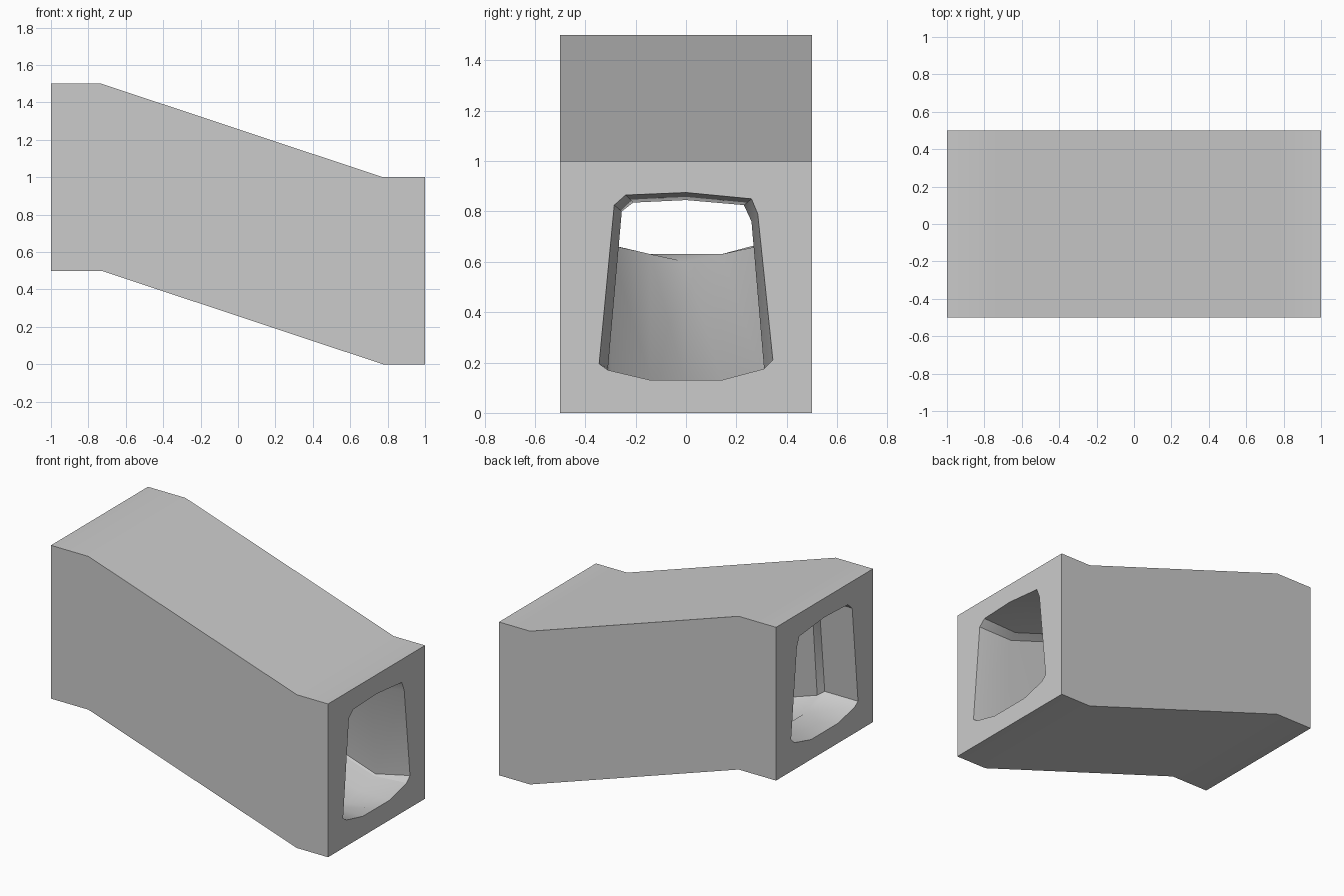
import bpy, bmesh, math

if "Cube" in bpy.data.objects:
    bpy.data.objects.remove(bpy.data.objects["Cube"])

# Cross-sections (y, z) measured from the underside of the block
BLOCK = [(-0.5, 0), (0.5, 0), (0.5, 1), (-0.5, 1)]
MOUTH = [(0, 0.13), (0.14, 0.13), (0.31, 0.175), (0.345, 0.21), (0.285, 0.79),
         (0.26, 0.85), (0, 0.875), (-0.24, 0.865), (-0.285, 0.825),
         (-0.345, 0.195), (-0.31, 0.17), (-0.14, 0.13)]
BORE = [(0, 0.10), (0.14, 0.13), (0.30, 0.165), (0.31, 0.175), (0.26, 0.76),
        (0.23, 0.825), (0, 0.845), (-0.21, 0.835), (-0.255, 0.80),
        (-0.31, 0.175), (-0.30, 0.165), (-0.14, 0.13)]


def loft(bm, sections):
    """Skin a list of (x, z offset, profile) rings; return the two end rings."""
    rings = [[bm.verts.new((x, y, z + dz)) for y, z in prof]
             for x, dz, prof in sections]
    for a, b in zip(rings, rings[1:]):
        n = len(a)
        for i in range(n):
            j = (i + 1) % n
            bm.faces.new((a[i], a[j], b[j], b[i]))
    return rings[0], rings[-1]


def ring_edges(bm, ring):
    return [bm.edges.get((ring[i - 1], ring[i])) for i in range(len(ring))]


bm = bmesh.new()
# Outer block: level end, sloped middle, level end
outer = loft(bm, [(-1, 0.5, BLOCK), (-0.73, 0.5, BLOCK),
                  (0.775, 0, BLOCK), (1, 0, BLOCK)])
# Inner passage with a small step behind the upper mouth
inner = loft(bm, [(-1, 0.5, MOUTH), (-0.76, 0.5, MOUTH), (-0.73, 0.5, BORE),
                  (0.775, 0, BORE), (1, 0, MOUTH)])
# End faces around the openings
for o, i in zip(outer, inner):
    bmesh.ops.triangle_fill(bm, use_beauty=True,
                            edges=ring_edges(bm, o) + ring_edges(bm, i))
bmesh.ops.recalc_face_normals(bm, faces=bm.faces)

mesh = bpy.data.meshes.new("sloped_tunnel")
bm.to_mesh(mesh)
bm.free()
tunnel = bpy.data.objects.new("sloped_tunnel", mesh)
bpy.context.collection.objects.link(tunnel)
bpy.context.view_layer.objects.active = tunnel
tunnel.select_set(True)
bpy.ops.object.shade_smooth_by_angle(angle=math.radians(30))
